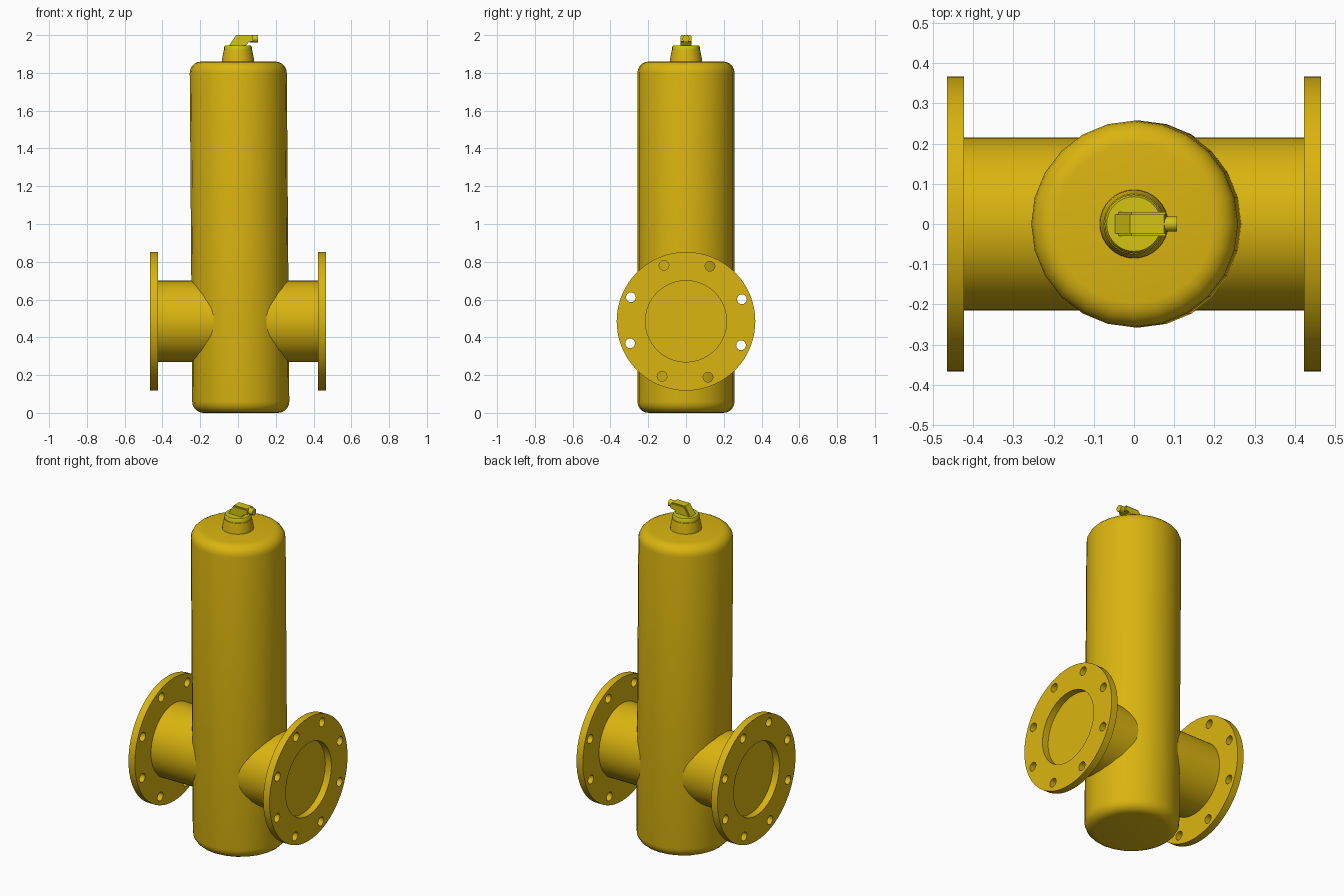
import bpy, bmesh
from math import sin, cos, pi, radians
from mathutils import Matrix, Vector

if "Cube" in bpy.data.objects:
    bpy.data.objects.remove(bpy.data.objects["Cube"], do_unlink=True)


def make_material(name, colour):
    mat = bpy.data.materials.new(name)
    mat.use_nodes = True
    mat.diffuse_color = colour
    mat.node_tree.nodes["Principled BSDF"].inputs["Base Color"].default_value = colour
    return mat


gold = make_material("golden yellow", (0.70, 0.46, 0.005, 1))
lemon = make_material("lemon yellow", (0.66, 0.56, 0.006, 1))


def finish(obj, mat, angle=35):
    obj.data.materials.clear()
    obj.data.materials.append(mat)
    bpy.ops.object.select_all(action='DESELECT')
    obj.select_set(True)
    bpy.context.view_layer.objects.active = obj
    bpy.ops.object.shade_smooth_by_angle(angle=radians(angle))
    return obj


def add_mesh(name, bm, mat, angle=35):
    bmesh.ops.recalc_face_normals(bm, faces=bm.faces)
    mesh = bpy.data.meshes.new(name)
    bm.to_mesh(mesh)
    bm.free()
    obj = bpy.data.objects.new(name, mesh)
    bpy.context.collection.objects.link(obj)
    return finish(obj, mat, angle)


def lathe(name, profile, sides, mat, matrix=Matrix(), angle=35):
    """Revolve (radius, height) points around z and cap both ends."""
    bm = bmesh.new()
    rings = [[bm.verts.new((r * cos(2 * pi * i / sides), r * sin(2 * pi * i / sides), z))
              for i in range(sides)] for r, z in profile]
    for low, high in zip(rings, rings[1:]):
        for i in range(sides):
            j = (i + 1) % sides
            bm.faces.new((low[i], low[j], high[j], high[i]))
    bm.faces.new(rings[0])
    bm.faces.new(rings[-1])
    bm.transform(matrix)
    return add_mesh(name, bm, mat, angle)


ALONG_X = Matrix.Rotation(pi / 2, 4, 'Y')
PIPE_Z = 0.485

# Tall vessel with rounded ends, leaning very slightly
R, TOP, FILLET = 0.257, 1.86, 0.06
arc = [k * pi / 10 for k in range(6)]
profile = [(R - FILLET + FILLET * sin(a), FILLET - FILLET * cos(a)) for a in arc]
profile += [(R - FILLET + FILLET * cos(a), TOP - FILLET + FILLET * sin(a)) for a in arc]
lean = Matrix.Translation((0.015, 0, 0))
lean[0][2] = -0.014 / TOP
lathe("vessel_body", profile, 24, gold, lean)

# Horizontal pipe through the vessel; its ends close the flange recesses
lathe("cross_pipe", [(0.215, -0.425), (0.215, 0.425)], 64, gold,
      Matrix.Translation((0, 0, PIPE_Z)) @ ALONG_X)


# Bolted flanges: ring outline with bolt holes, extruded
def circle(curve, centre, radius, sides):
    spline = curve.splines.new('POLY')
    spline.points.add(sides - 1)
    spline.use_cyclic_u = True
    for i, p in enumerate(spline.points):
        a = 2 * pi * i / sides
        p.co = (centre[0] + radius * cos(a), centre[1] + radius * sin(a), 0, 1)


def flange(name, x):
    curve = bpy.data.curves.new(name, 'CURVE')
    curve.dimensions = '2D'
    curve.fill_mode = 'BOTH'
    curve.extrude = 0.021
    circle(curve, (0, 0), 0.367, 64)
    circle(curve, (0, 0), 0.215, 64)
    for k in range(8):
        a = radians(22.5 + 45 * k - 1)
        circle(curve, (0.318 * cos(a), 0.318 * sin(a)), 0.026, 16)
    obj = bpy.data.objects.new(name, curve)
    bpy.context.collection.objects.link(obj)
    bpy.ops.object.select_all(action='DESELECT')
    obj.select_set(True)
    bpy.context.view_layer.objects.active = obj
    bpy.ops.object.convert(target='MESH')
    obj = bpy.context.view_layer.objects.active
    bm = bmesh.new()
    bm.from_mesh(obj.data)
    bmesh.ops.remove_doubles(bm, verts=bm.verts, dist=0.0001)
    bmesh.ops.recalc_face_normals(bm, faces=bm.faces)
    bm.transform(Matrix.Translation((x, 0, PIPE_Z)) @ ALONG_X)
    bm.to_mesh(obj.data)
    bm.free()
    finish(obj, gold)


flange("left_flange", 0.444)
flange("right_flange", -0.444)

# Tapered neck and valve cap on top
lathe("top_neck", [(0.086, 1.85), (0.084, 1.875), (0.075, 1.92), (0.07, 1.922)], 32, gold)
lathe("valve_cap", [(0.073, 1.918), (0.073, 1.936), (0.068, 1.945)], 32, lemon)

# Slanted valve elbow, extruded across y
outline = [(-0.05, 1.94), (-0.01, 2.0), (0.075, 2.0), (0.08, 1.992),
           (0.08, 1.967), (0.057, 1.963), (0.038, 1.94)]
bm = bmesh.new()
side = bm.faces.new([bm.verts.new((x, -0.03, z)) for x, z in outline])
extruded = bmesh.ops.extrude_face_region(bm, geom=[side])
bmesh.ops.translate(bm, vec=Vector((0, 0.06, 0)),
                    verts=[v for v in extruded["geom"] if isinstance(v, bmesh.types.BMVert)])
# extrusion removes the starting face, so close it again when needed
bmesh.ops.holes_fill(bm, edges=[e for e in bm.edges if e.is_boundary])
long_edges = [e for e in bm.edges
              if abs(e.verts[0].co.y - e.verts[1].co.y) < 0.001 and e.calc_length() > 0.05]
bmesh.ops.bevel(bm, geom=long_edges, offset=0.006, segments=2, affect='EDGES')
add_mesh("valve_elbow", bm, lemon)

# Outlet spout
lathe("valve_spout", [(0.019, 0.06), (0.019, 0.107)], 20, lemon,
      Matrix.Translation((0, 0, 1.981)) @ ALONG_X)
